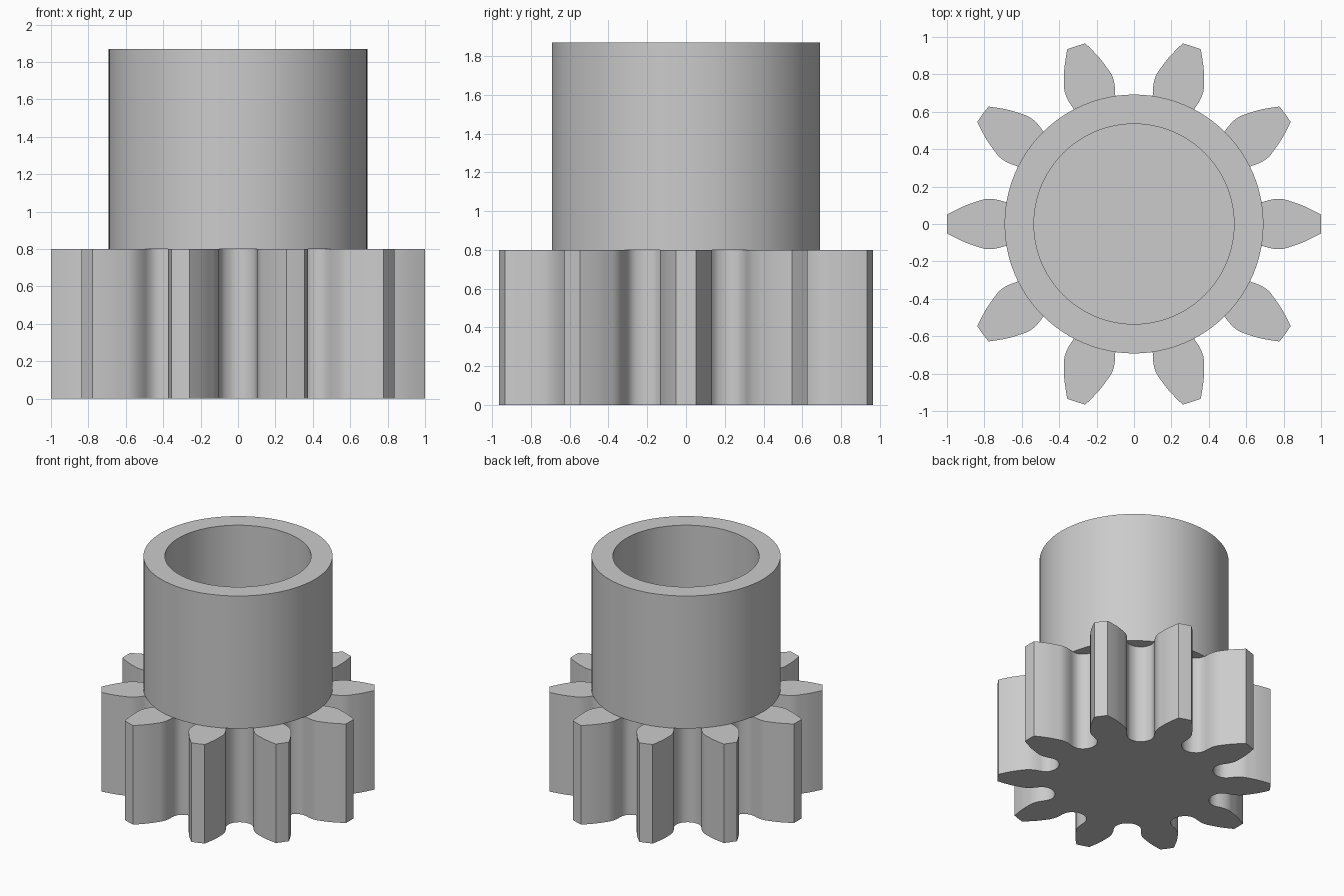
import bpy
import bmesh
from math import sin, cos, radians, pi

cube = bpy.data.objects.get("Cube")
if cube:
    bpy.data.objects.remove(cube, do_unlink=True)

TEETH = 10
GEAR_TOP = 0.8
COLLAR_TOP = 1.87
OUTER, BORE = 0.692, 0.535

grey = bpy.data.materials.new("plain grey")
grey.use_nodes = True
color = (0.6, 0.6, 0.6, 1)
grey.diffuse_color = color
grey.node_tree.nodes["Principled BSDF"].inputs["Base Color"].default_value = color


def finish(bm, name):
    """Turn a bmesh into a smooth-shaded object with crisp edges."""
    bmesh.ops.recalc_face_normals(bm, faces=bm.faces)
    mesh = bpy.data.meshes.new(name)
    bm.to_mesh(mesh)
    bm.free()
    mesh.materials.append(grey)
    obj = bpy.data.objects.new(name, mesh)
    bpy.context.collection.objects.link(obj)
    bpy.ops.object.select_all(action='DESELECT')
    obj.select_set(True)
    bpy.context.view_layer.objects.active = obj
    bpy.ops.object.shade_smooth_by_angle(angle=radians(30))
    return obj


def smooth_path(points, steps=3):
    """Catmull-Rom curve through the points."""
    padded = [points[0]] + points + [points[-1]]
    path = []
    for a, b, c, d in zip(padded, padded[1:], padded[2:], padded[3:]):
        for i in range(steps):
            t = i / steps
            path.append(tuple(
                0.5 * (2*q + (r-p)*t + (2*p-5*q+4*r-s)*t*t + (3*q-p-3*r+s)*t**3)
                for p, q, r, s in zip(a, b, c, d)))
    return path + [points[-1]]


# Half a tooth: radius and angle from the tooth centre to the gap centre
flank = smooth_path([(1.0, 2.9), (0.95, 4.7), (0.9, 6.5), (0.85, 8.1), (0.81, 9.4),
                     (0.77, 10.0), (0.73, 10.0), (0.69, 9.7), (0.655, 10.2),
                     (0.63, 11.6), (0.61, 14.0), (0.602, 16.0), (0.6, 18.0)])
half = [(1.0, 0.0)] + flank
tooth = [(r, -a) for r, a in reversed(half[1:-1])] + half

# Toothed wheel
bm = bmesh.new()
outline = []
for k in range(TEETH):
    for r, a in tooth:
        t = radians(a + k * 360 / TEETH)
        outline.append(bm.verts.new((r * cos(t), r * sin(t), 0)))
base = bm.faces.new(outline)
top = bmesh.ops.extrude_face_region(bm, geom=[base], use_keep_orig=True)
bmesh.ops.translate(bm, vec=(0, 0, GEAR_TOP),
                    verts=[v for v in top["geom"] if isinstance(v, bmesh.types.BMVert)])
finish(bm, "toothed_wheel")

# Hollow collar, closed below by the wheel
bm = bmesh.new()
SEGMENTS = 96
section = [(BORE, GEAR_TOP), (OUTER, GEAR_TOP), (OUTER, COLLAR_TOP), (BORE, COLLAR_TOP)]
rings = []
for i in range(SEGMENTS):
    t = 2 * pi * i / SEGMENTS
    rings.append([bm.verts.new((r * cos(t), r * sin(t), z)) for r, z in section])
for i, ring in enumerate(rings):
    nxt = rings[(i + 1) % SEGMENTS]
    for j in range(4):
        k = (j + 1) % 4
        bm.faces.new((ring[j], nxt[j], nxt[k], ring[k]))
finish(bm, "collar")
